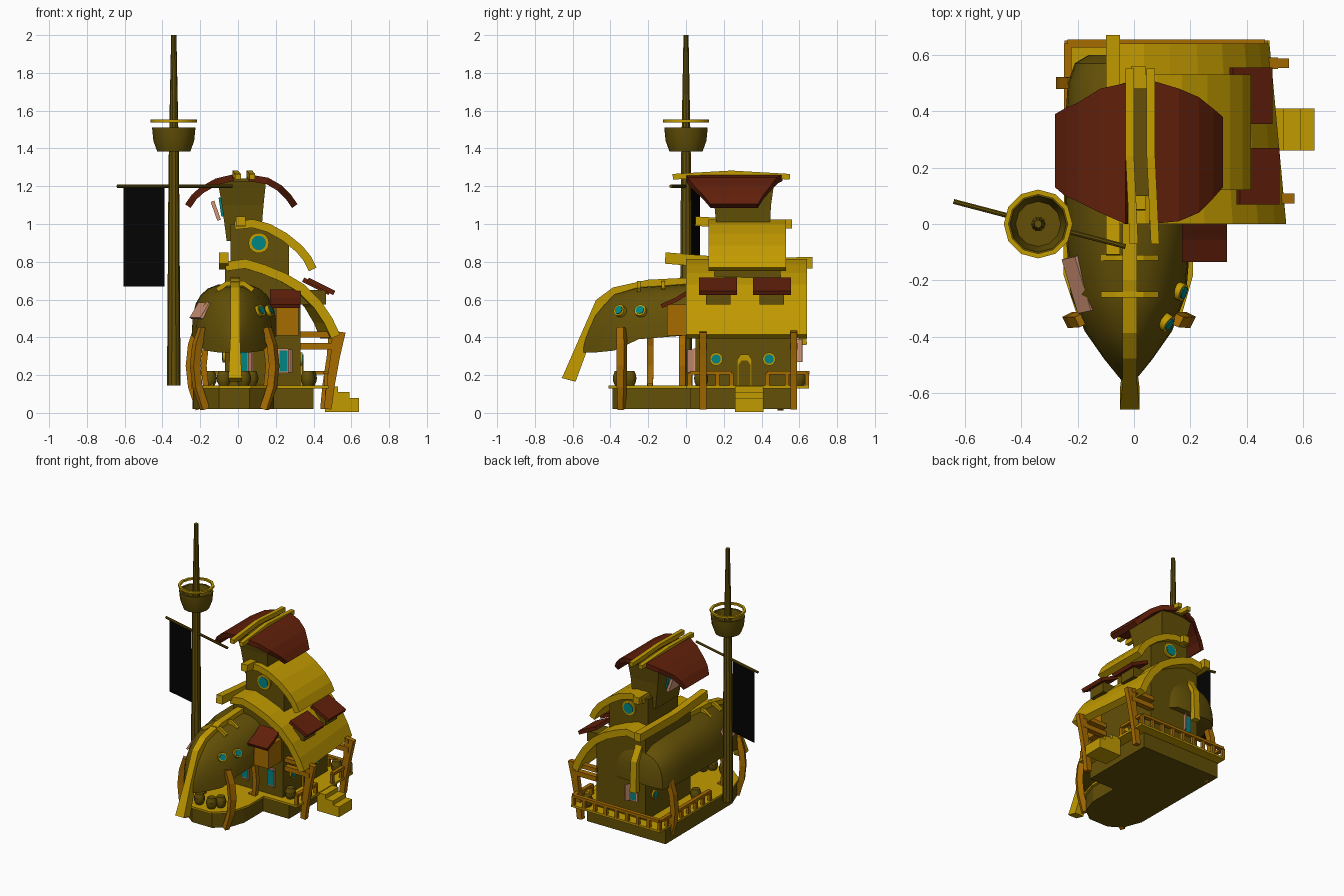
import bpy, bmesh, math
from mathutils import Vector

if "Cube" in bpy.data.objects:
    bpy.data.objects.remove(bpy.data.objects["Cube"])

def mat(name, c):
    m = bpy.data.materials.new(name)
    m.diffuse_color = (*c, 1)
    m.use_nodes = True
    m.node_tree.nodes["Principled BSDF"].inputs["Base Color"].default_value = m.diffuse_color
    return m

YEL = mat("yellow_wood", (.54, .325, .0))
DARK = mat("dark_wood", (.125, .08, .002))
ORG = mat("orange_wood", (.39, .15, .0))
RED = mat("maroon_tiles", (.12, .014, .003))
TEAL = mat("glass", (.0, .24, .23))
PINK = mat("shutter_paint", (.65, .30, .18))
BLACK = mat("flag_cloth", (.001, .001, .001))

def loft(name, rings, m, smooth=False, loop=False):
    """Skin a list of equal-length point rings and cap the ends."""
    bm = bmesh.new()
    vs = [[bm.verts.new(p) for p in r] for r in rings]
    n = len(rings[0])
    pairs = list(zip(vs, vs[1:])) + ([(vs[-1], vs[0])] if loop else [])
    for a, b in pairs:
        for i in range(n):
            j = (i + 1) % n
            bm.faces.new((a[i], a[j], b[j], b[i]))
    if not loop:
        bm.faces.new(vs[0])
        bm.faces.new(vs[-1])
    bmesh.ops.recalc_face_normals(bm, faces=bm.faces)
    me = bpy.data.meshes.new(name)
    bm.to_mesh(me)
    bm.free()
    ob = bpy.data.objects.new(name, me)
    bpy.context.collection.objects.link(ob)
    me.materials.append(m)
    if smooth:
        bpy.ops.object.select_all(action='DESELECT')
        ob.select_set(True)
        bpy.context.view_layer.objects.active = ob
        bpy.ops.object.shade_smooth_by_angle(angle=math.radians(35))
    return ob

def box(name, x0, x1, y0, y1, z0, z1, m):
    return loft(name, [[(x0, y0, z), (x1, y0, z), (x1, y1, z), (x0, y1, z)] for z in (z0, z1)], m)

def plan(name, pts, z0, z1, m):
    return loft(name, [[(x, y, z) for x, y in pts] for z in (z0, z1)], m)

def gable(name, pts, y0, y1, m):
    return loft(name, [[(x, y, z) for x, z in pts] for y in (y0, y1)], m)

def sweep(name, path, side, w, t, m):
    """Rectangular timber along a path; w along 'side', t across it (value or list)."""
    p = [Vector(q) for q in path]
    s = Vector(side).normalized()
    rings = []
    for i, q in enumerate(p):
        d = (p[min(i + 1, len(p) - 1)] - p[max(i - 1, 0)]).normalized()
        n = d.cross(s).normalized()
        wi = w[i] if isinstance(w, list) else w
        ti = t[i] if isinstance(t, list) else t
        rings.append([q + s * a * wi / 2 + n * b * ti / 2 for a, b in ((-1, -1), (1, -1), (1, 1), (-1, 1))])
    return loft(name, rings, m)

def lathe(name, prof, loc, m, axis=(0, 0, 1), n=12, loop=False):
    q = Vector((0, 0, 1)).rotation_difference(Vector(axis))
    rings = [[Vector(loc) + q @ Vector((r * math.cos(a), r * math.sin(a), z))
              for a in (2 * math.pi * k / n for k in range(n))] for r, z in prof]
    return loft(name, rings, m, True, loop)

def porthole(name, loc, axis, r):
    lathe(name + "_frame", [(r, -.02), (r, .012)], loc, YEL, axis, 14)
    lathe(name + "_glass", [(r * .7, -.02), (r * .7, .016)], loc, TEAL, axis, 14)

def roof(name, pts, t, m, skew=1):
    """Curved slab; pts are (x, z, y_front, y_back)."""
    rings = []
    for i, (x, z, a, b) in enumerate(pts):
        p, q = pts[max(i - 1, 0)], pts[min(i + 1, len(pts) - 1)]
        n = Vector((-(q[1] - p[1]), q[0] - p[0])).normalized() * t
        if n.y < 0:
            n = -n
        rings.append([(x, a, z), (x * skew, b, z), (x * skew - n.x, b, z - n.y), (x - n.x, a, z - n.y)])
    return loft(name, rings, m)

# Base and deck
plan("base", [(-.24, .58), (.40, .58), (.40, .02), (.19, .02), (.19, -.2), (.15, -.32), (.06, -.39),
              (-.10, -.39), (-.19, -.32), (-.235, -.2)], .02, .13, DARK)
plan("deck", [(-.245, .65), (.48, .65), (.48, 0), (.21, 0), (.21, -.18), (.17, -.32), (.07, -.41),
              (-.10, -.41), (-.20, -.33), (-.25, -.18)], .13, .145, YEL)
for i, (x, z) in enumerate(((.64, .08), (.59, .11), (.53, .14))):
    box(f"step_{i}", .46, x, .26, .41, .005, z, YEL)

# House storeys
gable("house_walls", [(-.07, .14), (.33, .14), (.33, .63), (.2, .73), (.04, .79), (-.07, .78)], .05, .57, DARK)
gable("middle_walls", [(-.04, .7), (.27, .7), (.27, .90), (.18, .96), (.05, 1.0), (-.04, 1.0)], .15, .50, DARK)
loft("tower_walls", [[(x0, y0, z), (x1, y0, z), (x1, y1, z), (x0, y1, z)] for x0, x1, y0, y1, z in
     ((-.06, .12, .17, .44, .91), (-.085, .135, .15, .45, 1.1), (-.11, .15, .12, .47, 1.24))], DARK)

# Curved roofs and ridge beams
roof("main_roof", [(x, z, 0, .64) for x, z in ((-.07, .80), (.04, .815), (.14, .785), (.25, .74), (.35, .68),
     (.44, .59), (.50, .50), (.54, .415))], .05, YEL, .89)
roof("middle_roof", [(x, z, .12, .53) for x, z in ((-.02, 1.015), (.08, 1.025), (.17, 1.0), (.26, .95),
     (.34, .885), (.385, .83), (.415, .77))], .045, YEL)
roof("tower_roof_left", [(-.03, 1.262, 0, .50), (-.12, 1.24, .04, .48), (-.20, 1.195, .08, .43),
     (-.245, 1.155, .1, .41), (-.28, 1.105, .13, .39)], .035, RED)
roof("tower_roof_right", [(.06, 1.262, 0, .51), (.16, 1.245, .01, .48), (.23, 1.205, .04, .45),
     (.28, 1.155, .09, .41), (.315, 1.105, .13, .38)], .035, RED)
box("tower_ceiling", -.04, .07, .10, .48, 1.225, 1.24, DARK)
for x in (-.015, .06):
    sweep("tower_ridge", [(x + .015, -.07, 1.25), (x, .24, 1.268), (x, .55, 1.25)], (1, 0, 0), .03, .03, YEL)
sweep("main_ridge", [(-.075, -.11, .82), (-.075, .25, .79), (-.075, .67, .795)], (1, 0, 0), .05, .06, YEL)
sweep("middle_ridge", [(.015, .05, 1.015), (.015, .3, 1.0), (.015, .56, 1.0)], (1, 0, 0), .05, .05, YEL)

# Overturned boat hull: (y, half width, gunwale z, top z, roundness)
def section(y, w, zb, zt, e, cx=-.02, n=12):
    out = []
    for k in range(n + 1):
        a = math.pi * k / n
        c, s = math.cos(a), math.sin(a)
        out.append((cx + w * math.copysign(abs(c) ** e, c), y, zb + (zt - zb) * max(s, 0) ** e))
    return out
loft("boat_hull", [section(*s) for s in ((-.56, .02, .32, .36, 1), (-.48, .085, .32, .53, 1),
     (-.38, .155, .33, .635, 1), (-.25, .205, .39, .67, .95), (0, .225, .41, .685, .75), (.35, .225, .41, .685, .7),
     (.50, .215, .41, .675, .7), (.57, .19, .41, .64, .75), (.60, .14, .42, .58, .8))], DARK, True)
sweep("keel", [(-.015, y, z) for y, z in ((-.62, .175), (-.619, .179), (-.53, .40), (-.455, .585), (-.38, .645),
      (-.2, .685), (0, .695), (.42, .70), (.55, .68), (.61, .58), (.62, .36))], (1, 0, 0),
      [.07, .07] + [.05] * 9, [.08, .074, .06, .05] + [.04] * 7, YEL)
for y in (-.25, -.12):
    sweep("keel_cleat", [(-.11, y, .65), (-.06, y, .685), (.03, y, .685), (.08, y, .65)], (0, 1, 0), .02, .025, YEL)

# Bent timbers holding the hull and roof
def leg(x, y, s, z0=.02, t=.04):
    sweep("hull_leg", [(x - s * .04, y, z0), (x, y, .14), (x + s * .012, y, .25), (x, y, .36), (x - s * .03, y, .45)],
          (s * .5 if y < -.3 else 0, 1, 0), [t * .8, t, t * 1.1, t * 1.1, t], t, ORG)
leg(-.215, -.34, -1)
leg(.18, -.34, 1)
leg(-.245, .5, -1)
leg(-.17, -.19, -1, .14, .032)
leg(.15, -.02, 1, .14, .032)
for y, dx in ((.09, 0), (.57, -.02)):
    sweep("roof_leg", [(.475 + dx, y, .02), (.49 + dx, y, .15), (.515 + dx, y, .30), (.535 + dx, y, .43)],
          (0, 1, 0), .035, [.04, .045, .05, .07], ORG)
    box("roof_brace", .32, .53 + dx, y - .02, y + .02, .335, .37, ORG)
    box("eave_brace", .32, .53 + dx, y - .02, y + .02, .40, .43, ORG)

# Railings
def rail(a, b):
    a, b = Vector((*a, .212)), Vector((*b, .212))
    d = b - a
    s = d.cross(Vector((0, 0, 1)))
    sweep("handrail", [a, b], s, .028, .02, ORG)
    n = max(2, round(d.length / .085))
    for i in range(n + 1):
        p = a + d * i / n
        box("rail_post", p.x - .011, p.x + .011, p.y - .011, p.y + .011, .14, .21, ORG)
for a, b in (((.465, .02), (.465, .24)), ((.465, .43), (.465, .64)), ((.465, .64), (-.235, .64)),
             ((-.235, .64), (-.235, .06))):
    rail(a, b)

# Door, windows and shutters
gable_pts = [(.27, .145), (.35, .145), (.35, .28), (.33, .31), (.29, .31), (.27, .28)]
for n, g, d, m in (("door_frame", 1, .342, YEL), ("door", .8, .347, DARK)):
    loft(n, [[(x, .31 + (y - .31) * g, .145 + (z - .145) * g) for y, z in gable_pts] for x in (.32, d)], m)
for y in (.16, .44):
    porthole("side_porthole", (.33, y, .285), (1, 0, 0), .035)
porthole("left_porthole", (-.07, .47, .30), (-1, 0, 0), .032)
porthole("front_round_window", (.11, .15, .90), (0, -1, 0), .055)
porthole("back_round_window", (.11, .50, .90), (0, 1, 0), .055)
porthole("bow_porthole", (.116, -.35, .54), (.75, -.5, .35), .032)
porthole("bow_porthole", (.165, -.24, .54), (.85, -.3, .4), .032)
def sash(x, y, z, s):
    box("window_frame", x - .03, x + .03, y - .01, y + .01, z - .065, z + .065, PINK)
    box("window_glass", x - .021, x + .021, y - .014, y + .014, z - .055, z + .055, TEAL)
    sweep("window_shutter", [(x + .03, y + s * .012, z), (x + .045, y + s * .045, z)], (0, 0, 1), .12, .008, PINK)
for x in (.03, .24):
    sash(x, .05, .275, -1)
sash(.02, .57, .33, 1)
sweep("hull_shutter", [(-.222, -.22, .50), (-.175, -.21, .58)], (.3, -1, 0), .20, .015, PINK)
sweep("tower_shutter", [(-.10, .30, 1.02), (-.135, .30, 1.12)], (0, 1, 0), .12, .02, PINK)
sweep("tower_window", [(-.078, .30, 1.04), (-.093, .30, 1.14)], (0, 1, 0), .09, .02, TEAL)

# Dormers and front bay
for y, x in ((.17, .46), (.455, .435)):
    sweep("dormer_roof", [(x - .09, y, .705), (x + .05, y, .635)], (0, 1, 0), .20, .025, RED)
    box("dormer_window", x - .13, x + .005, y - .065, y + .065, .575, .65, DARK)
box("front_bay", .2, .32, -.10, .06, .41, .575, ORG)
sweep("bay_roof", [(.25, -.13, .565), (.25, -.05, .60), (.25, .02, .645)], (1, 0, 0), .16, .022, RED)

# Barrels
for x, y in ((-.075, -.34), (.03, -.35), (.07, -.30), (-.15, .10), (.38, .60), (.37, .08)):
    lathe("barrel", [(.026, .145), (.035, .165), (.037, .183), (.035, .2), (.027, .222)], (x, y, 0), DARK)
    lathe("barrel_hoop", [(.0375, .178), (.0375, .19)], (x, y, 0), DARK)

# Mast, lookout and flag
M = (-.34, 0, 0)
lathe("mast", [(.036, .145), (.028, 1.3), (.014, 2.0)], M, DARK, n=10)
lathe("lookout_basket", [(.088, 1.385), (.108, 1.44), (.115, 1.51), (.1, 1.51), (.08, 1.41)], M, DARK)
lathe("lookout_ring", [(.122, 1.538), (.122, 1.552), (.105, 1.552), (.105, 1.538)], M, YEL, loop=True)
d = Vector((.61, -.16, 0))
lathe("flag_pole", [(.009, 0), (.009, d.length)], (-.64, .08, 1.2), DARK, d, 8)
sweep("flag", [(-.498, .043, 1.195), (-.498, .043, .67)], d, .222, .006, BLACK)
